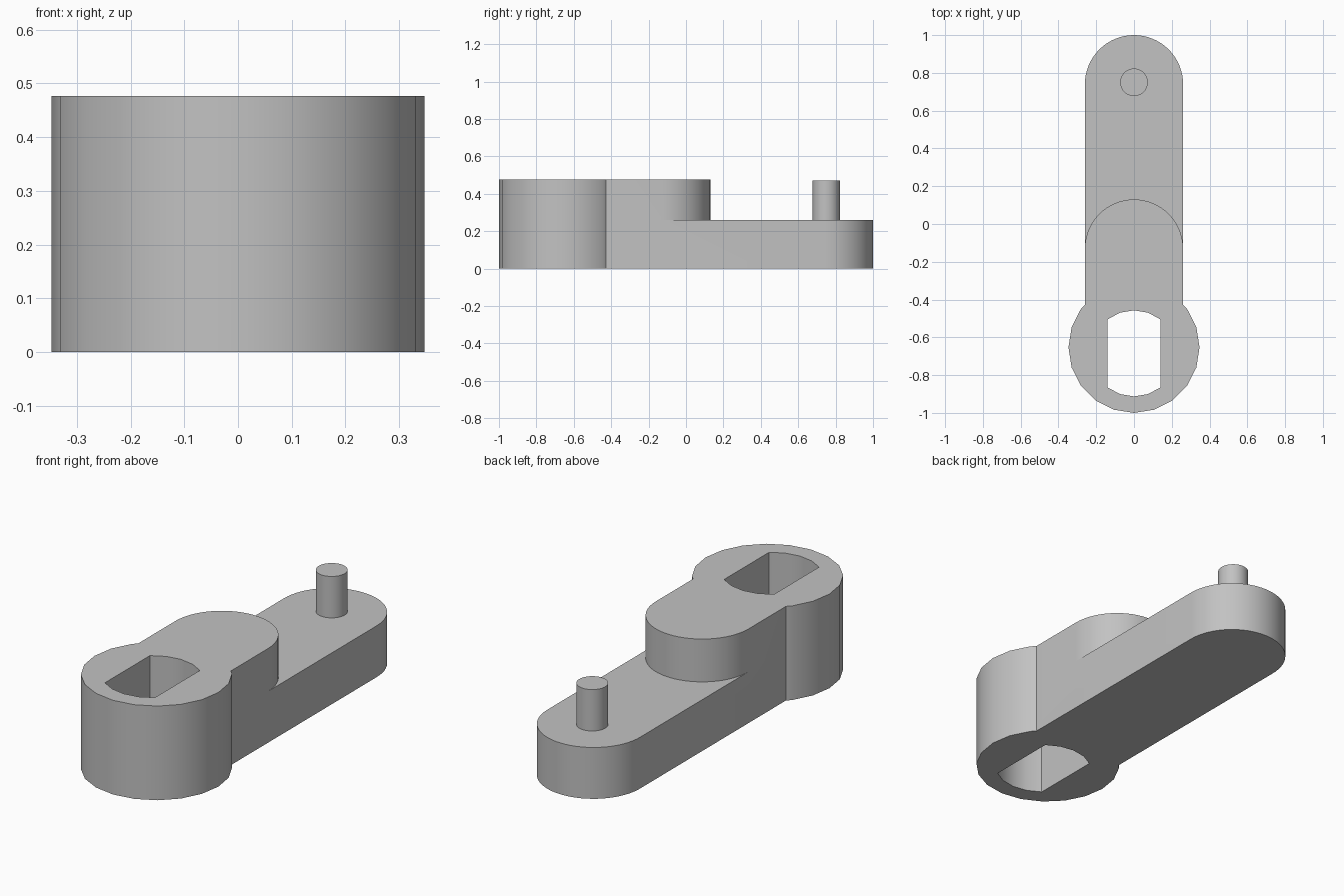
import bpy
import bmesh
from math import sin, cos, pi, radians, asin

cube = bpy.data.objects.get("Cube")
if cube:
    bpy.data.objects.remove(cube, do_unlink=True)

grey = bpy.data.materials.new("plain grey")
grey.use_nodes = True
colour = (0.54, 0.54, 0.54, 1)
grey.diffuse_color = colour
grey.node_tree.nodes["Principled BSDF"].inputs["Base Color"].default_value = colour


def arc(cx, cy, r, start, end, steps):
    """Points along a circular arc, both ends included."""
    angles = [start + (end - start) * i / steps for i in range(steps + 1)]
    return [(cx + r * cos(a), cy + r * sin(a)) for a in angles]


def prism(name, outline, z0, z1):
    """Closed outline in the ground plane, extruded upward."""
    bm = bmesh.new()
    face = bm.faces.new([bm.verts.new((x, y, z0)) for x, y in outline])
    up = bmesh.ops.extrude_face_region(bm, geom=[face])["geom"]
    moved = [v for v in up if isinstance(v, bmesh.types.BMVert)]
    bmesh.ops.translate(bm, verts=moved, vec=(0, 0, z1 - z0))
    bmesh.ops.recalc_face_normals(bm, faces=bm.faces[:])
    mesh = bpy.data.meshes.new(name)
    bm.to_mesh(mesh)
    bm.free()
    mesh.materials.append(grey)
    obj = bpy.data.objects.new(name, mesh)
    bpy.context.collection.objects.link(obj)
    return obj


def disc(name, y, r, sides, z0, z1):
    return prism(name, arc(0, y, r, 0, 2 * pi, sides)[:-1], z0, z1)


def arm(name, centre_y, top):
    """Straight bar with a half-round end, starting inside the boss."""
    outline = [(-HALF, START), (HALF, START)] + arc(0, centre_y, HALF, 0, pi, 32)
    return prism(name, outline, 0, top)


def combine(target, helper, operation):
    """Apply a boolean and discard the helper."""
    helper.hide_render = True
    mod = target.modifiers.new("combine", 'BOOLEAN')
    mod.operation = operation
    mod.solver = 'EXACT'
    mod.object = helper
    bpy.context.view_layer.objects.active = target
    bpy.ops.object.modifier_apply(modifier=mod.name)
    bpy.data.objects.remove(helper, do_unlink=True)


HALF, START = 0.26, -0.55
LOW, HIGH = 0.26, 0.477

# Round boss with the raised and the long arm
crank = disc("crank_arm", -0.653, 0.347, 20, 0, HIGH)
combine(crank, arm("raised_arm", -0.13, HIGH), 'UNION')
combine(crank, arm("long_arm", 0.74, LOW), 'UNION')

# Shaft hole: a circle with two flat sides
FLAT, BORE = 0.14, 0.228
a = asin(FLAT / BORE)
hole = (arc(0, -0.685, BORE, pi / 2 - a, pi / 2 + a, 4)
        + arc(0, -0.685, BORE, 1.5 * pi - a, 1.5 * pi + a, 4))
combine(crank, prism("shaft_hole_cutter", hole, -0.1, 0.6), 'DIFFERENCE')

# Handle pin
combine(crank, disc("pin", 0.75, 0.073, 40, 0.1, 0.47), 'UNION')

bpy.ops.object.select_all(action='DESELECT')
crank.select_set(True)
bpy.context.view_layer.objects.active = crank
bpy.ops.object.shade_smooth_by_angle(angle=radians(30))
